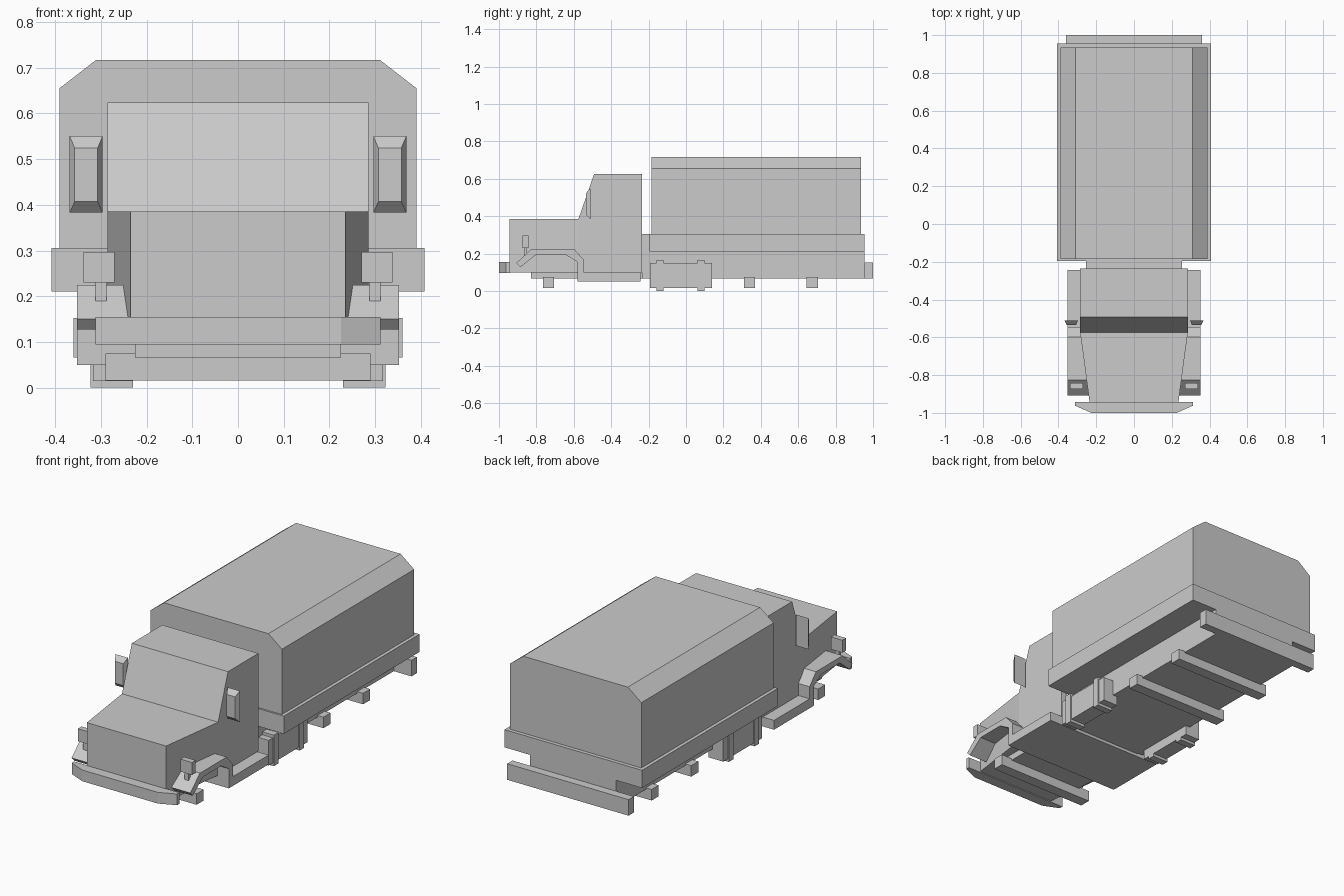
import bpy, bmesh

if "Cube" in bpy.data.objects:
    bpy.data.objects.remove(bpy.data.objects["Cube"])


def make_object(name, bm):
    bmesh.ops.recalc_face_normals(bm, faces=bm.faces)
    mesh = bpy.data.meshes.new(name)
    bm.to_mesh(mesh)
    bm.free()
    obj = bpy.data.objects.new(name, mesh)
    bpy.context.collection.objects.link(obj)
    return obj


def prism_bm(points, axis, a, b):
    """Extrude a 2D profile along x (y,z points), y (x,z) or z (x,y)."""
    place = {'x': lambda p, t: (t, p[0], p[1]),
             'y': lambda p, t: (p[0], t, p[1]),
             'z': lambda p, t: (p[0], p[1], t)}[axis]
    bm = bmesh.new()
    rings = [[bm.verts.new(place(p, t)) for p in points] for t in (a, b)]
    for ring in rings:
        bm.faces.new(ring)
    n = len(points)
    for i in range(n):
        j = (i + 1) % n
        bm.faces.new((rings[0][i], rings[0][j], rings[1][j], rings[1][i]))
    return bm, rings


def prism(name, points, axis, a, b):
    return make_object(name, prism_bm(points, axis, a, b)[0])


def box(name, x, y, z):
    return prism(name, [(x[0], y[0]), (x[1], y[0]), (x[1], y[1]), (x[0], y[1])], 'z', *z)


def mirrored(obj):
    """Repeat a right-hand part on the left side."""
    mod = obj.modifiers.new("Mirror", 'MIRROR')
    mod.use_axis[0] = True
    mod.use_mirror_merge = False
    return obj


# Cargo cover and bed
prism("cargo_cover", [(-.39, .30), (.39, .30), (.39, .655), (.31, .717),
                      (-.31, .717), (-.39, .655)], 'y', -.185, .935)
box("cargo_bed", (-.408, .408), (-.195, .955), (.21, .305))

# Chassis
box("rear_chassis", (-.255, .255), (-.235, .955), (.066, .304))
box("front_chassis", (-.225, .225), (-.83, -.235), (.066, .2))

# Cab with a hood that narrows to the front
bm, rings = prism_bm([(-.945, .1), (-.945, .385), (-.575, .385), (-.492, .624),
                      (-.235, .624), (-.235, .1), (-.575, .1)], 'x', -.285, .285)
for ring in rings:
    bmesh.ops.connect_verts(bm, verts=[ring[2], ring[6]])
    for v in ring[:2]:
        v.co.x *= .235 / .285
make_object("cab", bm)
box("cab_floor", (-.352, .352), (-.58, -.243), (.05, .1))

# Fenders
mirrored(prism("fender", [(-.907, .15), (-.825, .225), (-.598, .225), (-.545, .165),
                          (-.545, .09), (-.58, .09), (-.58, .155), (-.645, .195),
                          (-.80, .195), (-.885, .127)], 'x', .215, .352))

# Headlights on stems
mirrored(box("headlight", (.27, .338), (-.873, -.842), (.23, .297)))
mirrored(box("headlight_stem", (.288, .312), (-.866, -.85), (.19, .235)))

# Mirrors with a sloping housing
bm, rings = prism_bm([(.296, .383), (.368, .383), (.368, .55), (.296, .55)], 'y', -.51, -.534)
for v, p in zip(rings[1], [(.307, .407), (.357, .407), (.357, .524), (.307, .524)]):
    v.co.x, v.co.z = p
mirrored(make_object("side_mirror", bm))

# Bumpers
prism("front_bumper", [(-.312, -.942), (-.312, -.962), (-.225, -1.0), (.225, -1.0),
                       (.312, -.962), (.312, -.942)], 'z', .095, .155)
box("rear_bumper", (-.36, .36), (.955, 1.0), (.066, .152))

# Axles
for i, y in enumerate((-.735, .34, .675)):
    box(f"axle_{i + 1}", (-.29, .29), (y - .03, y + .03), (.016, .075))

# Fuel tanks with straps
mirrored(box("fuel_tank", (.23, .317), (-.193, .138), (.015, .15)))
for i, y in enumerate((-.139, .08)):
    mirrored(box(f"tank_strap_{i + 1}", (.23, .323), (y - .019, y + .019), (0, .166)))
